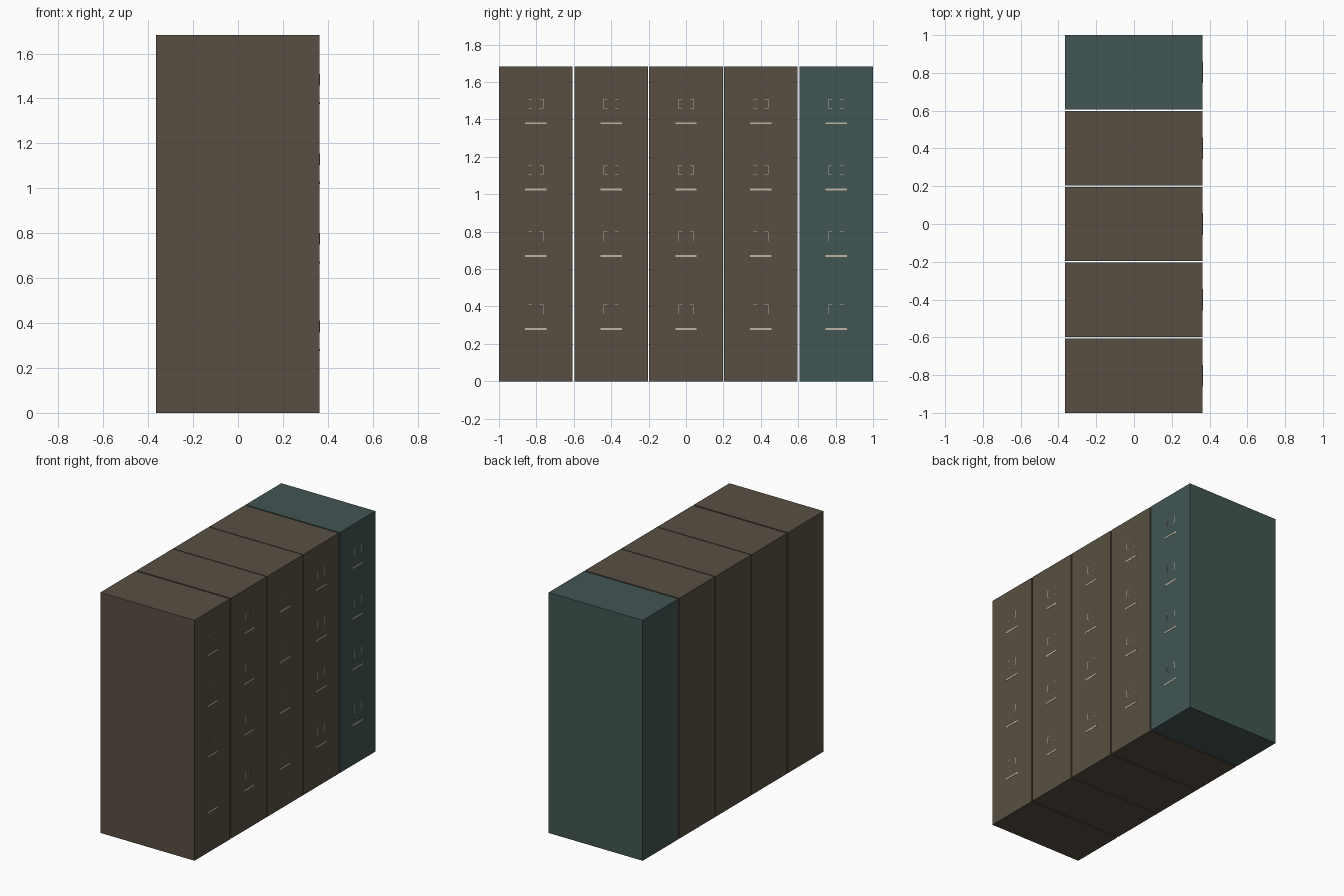
import bpy, bmesh

if "Cube" in bpy.data.objects:
    bpy.data.objects.remove(bpy.data.objects["Cube"])


def lin(c):
    c /= 255
    return c / 12.92 if c <= 0.04045 else ((c + 0.055) / 1.055) ** 2.4


def mat(name, r, g, b):
    m = bpy.data.materials.new(name)
    m.diffuse_color = (lin(r), lin(g), lin(b), 1)
    m.use_nodes = True
    m.node_tree.nodes["Principled BSDF"].inputs["Base Color"].default_value = m.diffuse_color
    return m


BROWN = mat("brown_paint", 88, 79, 66)
TEAL = mat("teal_paint", 66, 86, 83)
METAL = mat("pale_metal", 192, 182, 166)


def boxes(name, material, items):
    """One object made of boxes given as (min corner, max corner)."""
    bm = bmesh.new()
    for lo, hi in items:
        geo = bmesh.ops.create_cube(bm, size=1)
        for v in geo["verts"]:
            v.co = [(l + h) / 2 + c * (h - l) for l, h, c in zip(lo, hi, v.co)]
    me = bpy.data.meshes.new(name)
    bm.to_mesh(me)
    bm.free()
    me.materials.append(material)
    ob = bpy.data.objects.new(name, me)
    bpy.context.collection.objects.link(ob)
    return ob


HALF = 0.197      # half cabinet width, leaves a narrow gap between cabinets
FACE = 0.3635     # drawer side of the cabinets
OUT = 0.365       # outer face of the thin fittings
ROWS = [(0.28, 0.385), (0.67, 0.775), (1.025, 1.13), (1.38, 1.483)]

for i in range(5):
    y = -0.8 + 0.4 * i + (0.003 if i == 4 else -0.003 if i == 0 else 0)
    # Cabinet body
    boxes(f"cabinet_{i + 1}", TEAL if i == 4 else BROWN,
          [((-0.365, y - HALF, 0), (FACE, y + HALF, 1.682))])

    # Drawer handles: slim horizontal bars
    boxes(f"drawer_handles_{i + 1}", METAL,
          [((FACE - 0.01, y - 0.057, h - 0.005), (OUT, y + 0.057, h + 0.005))
           for h, _ in ROWS])

    # Label holders: hairline corner brackets flush with the drawer fronts
    strips = []
    for _, c in ROWS:
        for s in (-1, 1):
            e = y + s * 0.039
            strips.append(((FACE - 0.004, e - 0.001, c - 0.025),
                           (FACE + 0.0006, e + 0.001, c + 0.025)))
            for t in (-1, 1):
                a, b = sorted((e, e - s * 0.018))
                z = c + t * 0.025
                strips.append(((FACE - 0.004, a, z - 0.001),
                               (FACE + 0.0006, b, z + 0.001)))
    boxes(f"label_holders_{i + 1}", METAL, strips)
